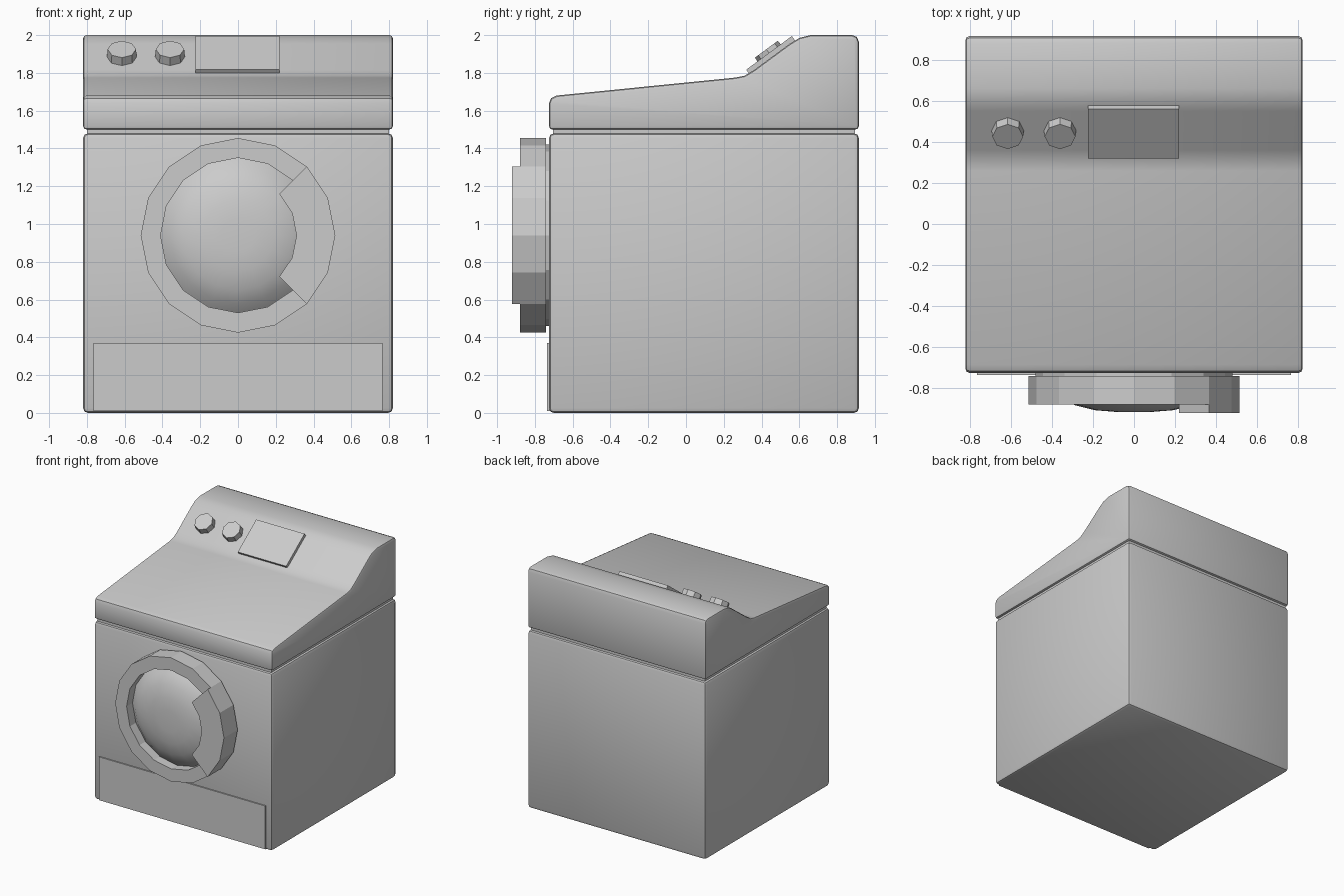
import bpy, bmesh, math
from mathutils import Matrix, Vector

if "Cube" in bpy.data.objects:
    bpy.data.objects.remove(bpy.data.objects["Cube"])

GREY = (0.6, 0.6, 0.6, 1)
mat = bpy.data.materials.new("appliance grey")
mat.use_nodes = True
mat.diffuse_color = GREY
mat.node_tree.nodes["Principled BSDF"].inputs["Base Color"].default_value = GREY


def finish(name, bm, smooth=30, bevel=0, segments=2):
    """Turn a bmesh into a named object, optionally bevelled and smoothed."""
    bmesh.ops.recalc_face_normals(bm, faces=bm.faces)
    if bevel:
        sharp = [e for e in bm.edges if e.calc_face_angle(0) > math.radians(50)]
        bmesh.ops.bevel(bm, geom=sharp, offset=bevel, segments=segments,
                        profile=0.5, affect='EDGES', clamp_overlap=True)
    mesh = bpy.data.meshes.new(name)
    bm.to_mesh(mesh)
    bm.free()
    obj = bpy.data.objects.new(name, mesh)
    bpy.context.collection.objects.link(obj)
    mesh.materials.append(mat)
    if smooth:
        bpy.ops.object.select_all(action='DESELECT')
        obj.select_set(True)
        bpy.context.view_layer.objects.active = obj
        bpy.ops.object.shade_smooth_by_angle(angle=math.radians(smooth))
    return obj


def box(name, lo, hi, bevel=0, smooth=30, matrix=Matrix()):
    bm = bmesh.new()
    lo, hi = Vector(lo), Vector(hi)
    bmesh.ops.create_cube(bm, size=1, matrix=matrix @ Matrix.Translation((lo + hi) / 2)
                          @ Matrix.Diagonal((*(hi - lo), 1)))
    return finish(name, bm, smooth, bevel)


def sector(name, r_in, r_out, y_back, y_front, start, steps):
    """Faceted ring, or part of one, in 22.5 degree steps around the door axis."""
    bm = bmesh.new()
    full = steps == 16
    rings = []
    for i in range(steps if full else steps + 1):
        a = math.radians(start + 22.5 * i)
        rings.append([bm.verts.new((r * math.cos(a), y, DOOR_Z + r * math.sin(a)))
                      for r, y in ((r_in, y_back), (r_out, y_back),
                                   (r_out, y_front), (r_in, y_front))])
    for i in range(steps):
        a, b = rings[i], rings[(i + 1) % len(rings)]
        for k in range(4):
            bm.faces.new((a[k], a[(k + 1) % 4], b[(k + 1) % 4], b[k]))
    if not full:
        bm.faces.new(rings[0])
        bm.faces.new(rings[-1])
    return finish(name, bm, 20)


# Cabinet, and the recessed seam under the lid
box("cabinet", (-0.82, -0.725, 0.0), (0.82, 0.915, 1.48), 0.025)
box("seam", (-0.80, -0.705, 1.45), (0.80, 0.895, 1.53))

# Sloping lid with raised control console, extruded across x
profile = [(-0.725, 1.50), (-0.725, 1.64), (-0.715, 1.665), (-0.685, 1.68),
           (0.26, 1.775), (0.31, 1.785), (0.36, 1.815), (0.55, 1.955),
           (0.60, 1.985), (0.66, 2.0), (0.88, 2.0), (0.905, 1.99),
           (0.915, 1.965), (0.915, 1.50)]
bm = bmesh.new()
side = bm.faces.new([bm.verts.new((-0.82, y, z)) for y, z in profile])
out = bmesh.ops.extrude_face_region(bm, geom=[side], use_keep_orig=True)
bmesh.ops.translate(bm, vec=(1.64, 0, 0),
                    verts=[g for g in out["geom"] if isinstance(g, bmesh.types.BMVert)])
finish("lid_and_console", bm, 30, 0.018)

# Kick panel
box("kick_panel", (-0.765, -0.735, 0.01), (0.765, -0.70, 0.37), smooth=0)

# Round door: backing disc, frame, handle and domed glass
DOOR_Z = 0.94
sector("door_hinge_ring", 0.38, 0.48, -0.70, -0.75, 0, 16)
sector("door_frame", 0.41, 0.515, -0.74, -0.88, 0, 16)
sector("door_handle", 0.31, 0.515, -0.78, -0.92, -45, 4)

bm = bmesh.new()
dome = [(0.412, -0.76), (0.412, -0.80), (0.36, -0.845), (0.29, -0.882),
        (0.19, -0.907), (0.09, -0.915)]
loops = [[bm.verts.new((r * math.cos(i * math.pi / 8), y, DOOR_Z + r * math.sin(i * math.pi / 8)))
          for i in range(16)] for r, y in dome]
for a, b in zip(loops, loops[1:]):
    for i in range(16):
        j = (i + 1) % 16
        bm.faces.new((a[i], a[j], b[j], b[i]))
bm.faces.new(loops[0])
bm.faces.new(loops[-1])
finish("door_glass", bm, 40)

# Console fittings, laid on the sloping face
slope = math.atan2(0.14, 0.19)
face = Matrix.Translation((0, 0.455, 1.885)) @ Matrix.Rotation(slope, 4, 'X')
box("display_panel", (-0.225, -0.15, -0.02), (0.22, 0.15, 0.026), 0, 0, face)
for name, x in (("outer_knob", -0.615), ("inner_knob", -0.36)):
    bm = bmesh.new()
    bmesh.ops.create_cone(bm, cap_ends=True, segments=8, radius1=0.08, radius2=0.075,
                          depth=0.07, matrix=face @ Matrix.Translation((x, 0, 0.015)))
    finish(name, bm, 0)
